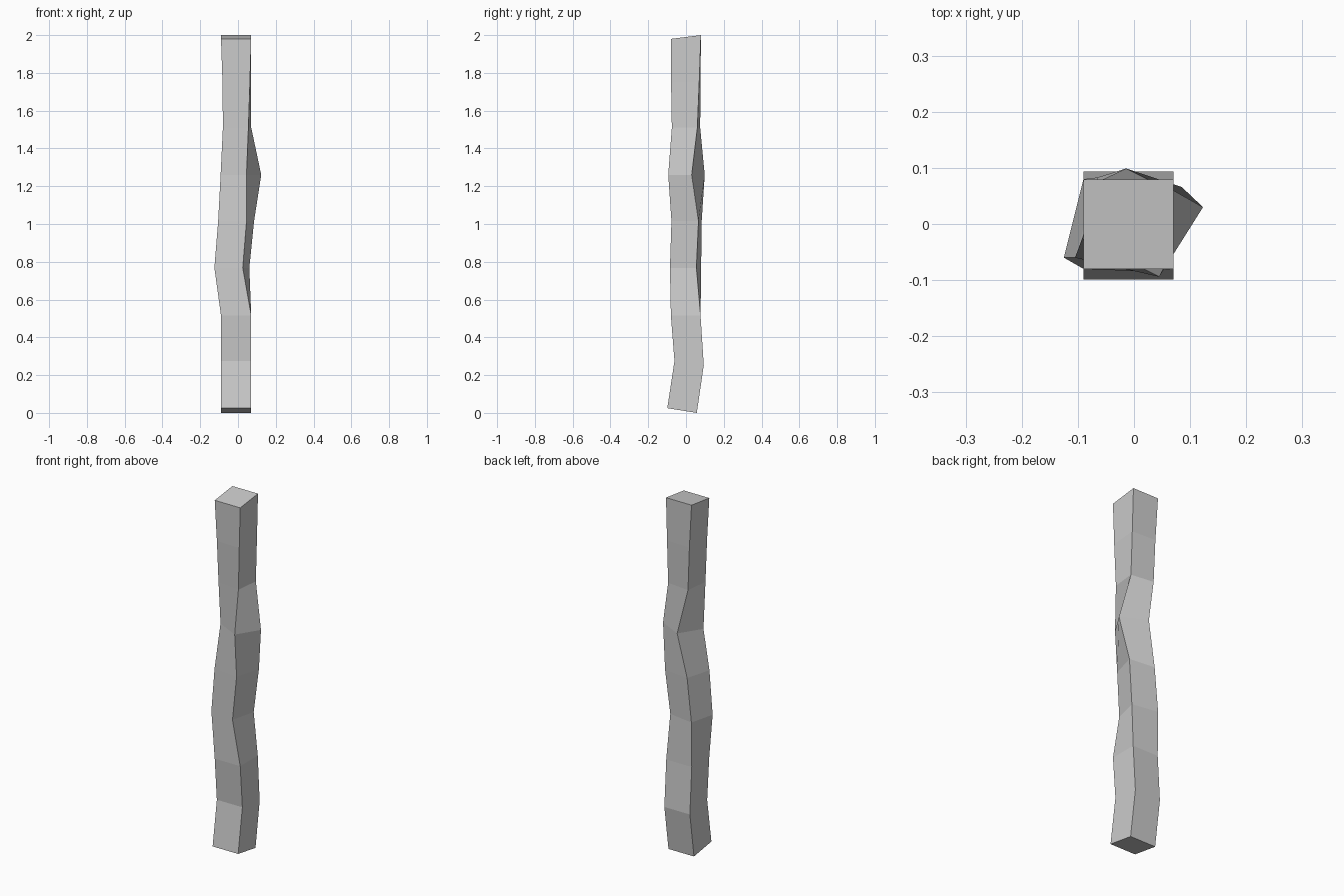
import bpy, bmesh
from mathutils import Vector

if "Cube" in bpy.data.objects:
    bpy.data.objects.remove(bpy.data.objects["Cube"])

# Square cross-sections of the crooked post, from bottom to top:
# front-left xy, front-right xy, back-right xy, front z, back z
SECTIONS = [
    (-.09, -.099, .07, -.099, .07, .057, .025, .0),
    (-.09, -.061, .07, -.061, .07, .094, .275, .252),
    (-.09, -.08, .07, -.08, .07, .077, .515, .515),
    (-.125, -.06, .025, -.085, .06, .055, .768, .768),
    (-.105, -.06, .045, -.077, .085, .066, 1.015, 1.015),
    (-.092, -.025, .045, -.094, .123, .03, 1.26, 1.26),
    (-.08, -.06, .055, -.075, .07, .06, 1.51, 1.51),
    (-.082, -.072, .063, -.079, .07, .07, 1.75, 1.755),
    (-.09, -.08, .07, -.08, .07, .079, 1.98, 2.0),
]


def ring(bm, s):
    fl = Vector((s[0], s[1], s[6]))
    fr = Vector((s[2], s[3], s[6]))
    br = Vector((s[4], s[5], s[7]))
    return [bm.verts.new(p) for p in (fl, fr, br, fl + br - fr)]


# Post: loft the sections and cap both ends
bm = bmesh.new()
rings = [ring(bm, s) for s in SECTIONS]
for low, high in zip(rings, rings[1:]):
    for i in range(4):
        j = (i + 1) % 4
        bm.faces.new((low[i], low[j], high[j], high[i]))
bm.faces.new(rings[0][::-1])
bm.faces.new(rings[-1])
bmesh.ops.recalc_face_normals(bm, faces=bm.faces)

mesh = bpy.data.meshes.new("wooden_post")
bm.to_mesh(mesh)
bm.free()
post = bpy.data.objects.new("wooden_post", mesh)
bpy.context.collection.objects.link(post)
